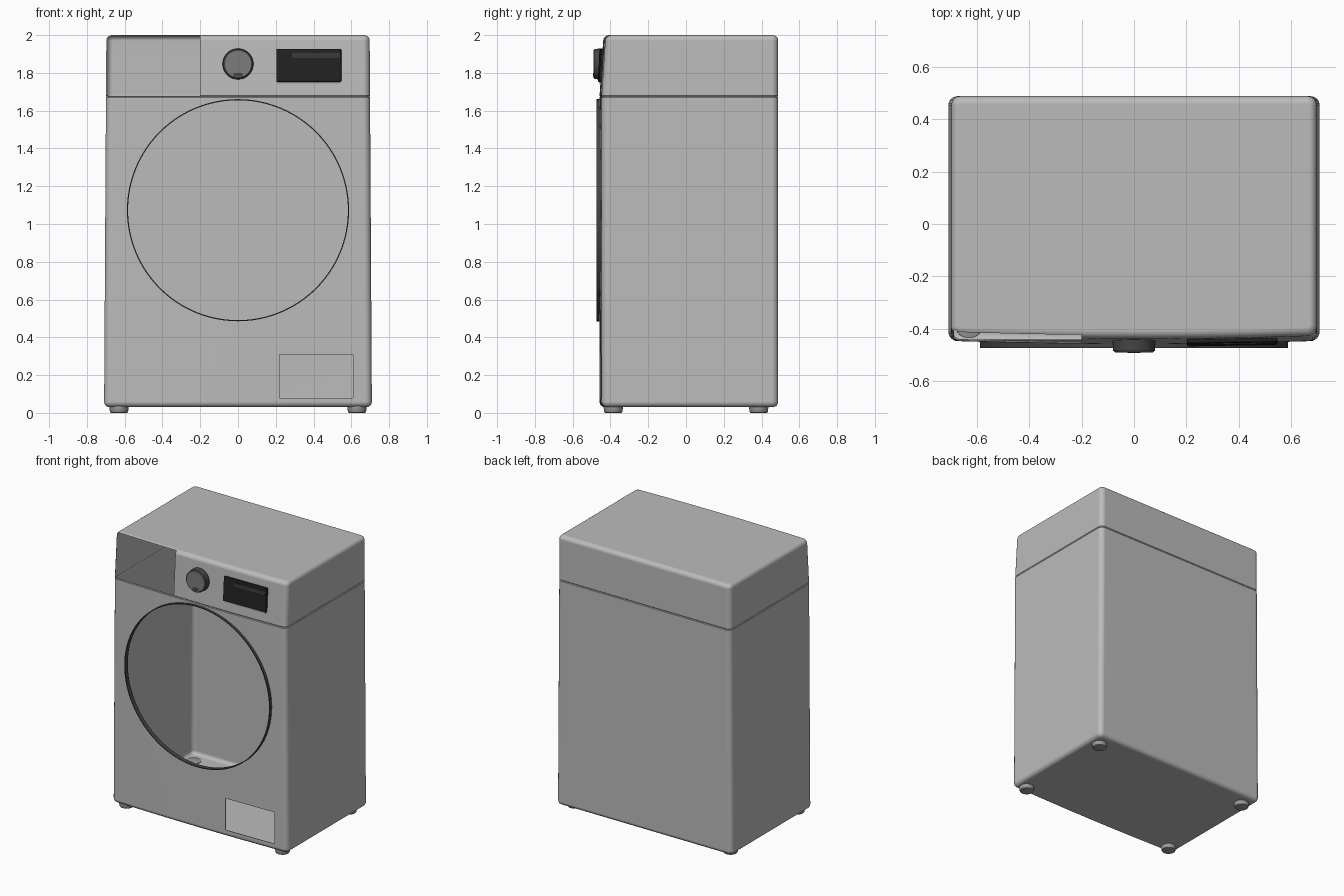
import bpy, bmesh, math
from mathutils import Vector

old = bpy.data.objects.get("Cube")
if old:
    bpy.data.objects.remove(old, do_unlink=True)


def material(name, r, g, b):
    m = bpy.data.materials.new(name)
    m.use_nodes = True
    m.diffuse_color = (r, g, b, 1)
    m.node_tree.nodes["Principled BSDF"].inputs["Base Color"].default_value = (r, g, b, 1)
    return m


GREY = material("casing grey", 0.5, 0.5, 0.5)
FOOT = material("foot grey", 0.32, 0.32, 0.32)
KNOB = material("knob grey", 0.2, 0.205, 0.195)
DARK = material("dark trim", 0.06, 0.06, 0.06)
BLACK = material("screen black", 0.015, 0.015, 0.015)
GLOSS = material("screen highlight", 0.04, 0.04, 0.04)


def finish(ob, name, mat):
    ob.name = name
    ob.data.materials.clear()
    ob.data.materials.append(mat)
    return ob


def activate(ob):
    bpy.ops.object.select_all(action="DESELECT")
    ob.select_set(True)
    bpy.context.view_layer.objects.active = ob


def modify(ob, kind, **settings):
    activate(ob)
    mod = ob.modifiers.new(kind, kind)
    for key, value in settings.items():
        setattr(mod, key, value)
    bpy.ops.object.modifier_apply(modifier=mod.name)


def smooth(ob):
    activate(ob)
    bpy.ops.object.shade_smooth_by_angle(angle=math.radians(35))


def box(name, lo, hi, mat, rot=(0, 0, 0)):
    lo, hi = Vector(lo), Vector(hi)
    bpy.ops.mesh.primitive_cube_add(size=1, location=(lo + hi) / 2, rotation=rot)
    ob = bpy.context.object
    for v in ob.data.vertices:
        v.co *= hi - lo
    return finish(ob, name, mat)


def cone(name, loc, r1, r2, depth, mat, forward=False, cap="NGON", sides=48):
    bpy.ops.mesh.primitive_cone_add(
        vertices=sides, radius1=r1, radius2=r2, depth=depth, location=loc,
        end_fill_type=cap, rotation=(math.pi / 2 if forward else 0, 0, 0))
    return finish(bpy.context.object, name, mat)


# Casing: stacked rounded outlines with a bowed front and a seam groove
BACK, CORNER, FILLET, SEAM = 0.488, 0.035, 0.03, 1.675


def outline(z, inset):
    hx = 0.709 - 0.006 * z - inset
    front = -0.446 + 0.066 * max(0, z - SEAM) + inset
    back = BACK - inset
    r = CORNER - inset
    pts = []
    for cx, cy, start in ((hx - r, back - r, 0), (r - hx, back - r, 90),
                          (r - hx, front + r, 180), (hx - r, front + r, 270)):
        for i in range(7):
            a = math.radians(start + 15 * i)
            pts.append([cx + r * math.cos(a), cy + r * math.sin(a)])
        if start == 180:
            for i in range(1, 12):
                pts.append([(r - hx) * (1 - i / 6), front])
    for p in pts:
        if p[1] < 0:
            p[1] -= 0.012 * (1 - (p[0] / hx) ** 2)
    return [(x, y, z) for x, y in pts]


arc = [math.radians(15 * i) for i in range(7)]
levels = [(0.03 + FILLET * (1 - math.cos(a)), FILLET * (1 - math.sin(a))) for a in arc]
levels += [(SEAM - 0.005, 0), (SEAM, 0.004), (SEAM + 0.005, 0)]
levels += [(2 - FILLET * (1 - math.cos(a)), FILLET * (1 - math.sin(a))) for a in reversed(arc)]

bm = bmesh.new()
rings = [[bm.verts.new(p) for p in outline(*lv)] for lv in levels]
for low, high in zip(rings, rings[1:]):
    for i in range(len(low)):
        j = (i + 1) % len(low)
        bm.faces.new((low[i], low[j], high[j], high[i]))
bm.faces.new(rings[0][::-1])
bm.faces.new(rings[-1])
mesh = bpy.data.meshes.new("casing")
bm.to_mesh(mesh)
bm.free()
casing = bpy.data.objects.new("casing", mesh)
bpy.context.collection.objects.link(casing)
finish(casing, "casing", GREY)
modify(casing, "SOLIDIFY", thickness=0.004, offset=-1)

# Openings in the front: door, drawer and service hatch
DOOR_Z, DOOR_R = 1.073, 0.585
cutters = [
    cone("door_cutter", (0, -0.45, DOOR_Z), DOOR_R, DOOR_R, 0.3, GREY, True, sides=96),
    box("drawer_cutter", (-0.688, -0.6, SEAM + 0.002), (-0.2, -0.405, 1.9945), GREY),
    box("hatch_cutter", (0.22, -0.6, 0.08), (0.61, -0.4, 0.31), GREY),
]
for cutter in cutters:
    cutter.hide_render = True
    modify(casing, "BOOLEAN", operation="DIFFERENCE", solver="EXACT", object=cutter)
    bpy.data.objects.remove(cutter, do_unlink=True)
finish(casing, "casing", GREY)
smooth(casing)
modify(casing, "WEIGHTED_NORMAL", keep_sharp=True)

# Thin dark rim around the door opening
rim = cone("door_rim", (0, -0.457, DOOR_Z), DOOR_R, DOOR_R, 0.032, DARK, True, "NOTHING", 96)
modify(rim, "SOLIDIFY", thickness=0.006, offset=0)
smooth(rim)

# Control knob: dark skirt, paler face and a pointer mark
KNOB_Z = 1.847
skirt = cone("knob_skirt", (0, -0.463, KNOB_Z), 0.082, 0.08, 0.045, DARK, True)
face = cone("knob_face", (0, -0.487, KNOB_Z), 0.078, 0.072, 0.006, KNOB, True)
for part in (skirt, face):
    smooth(part)
box("knob_pointer", (-0.025, -0.492, 1.78), (0.025, -0.486, 1.8), DARK)

# Display screen with a glossy strip, tilted with the control panel
TILT = (-0.066, 0, 0.018)
box("display_frame", (0.21, -0.455, 1.743), (0.54, -0.437, 1.77), FOOT, TILT)
screen = box("display_screen", (0.203, -0.459, 1.752), (0.547, -0.437, 1.927), BLACK, TILT)
modify(screen, "BEVEL", width=0.006, segments=2)
box("display_highlight", (0.285, -0.459, 1.878), (0.54, -0.453, 1.906), GLOSS, TILT)

# Four feet
for x, side in ((0.63, "left"), (-0.63, "right")):
    for y, end in ((-0.385, "front"), (0.385, "back")):
        foot = cone(f"{end}_{side}_foot", (x, y, 0.02), 0.047, 0.053, 0.04, FOOT, sides=24)
        modify(foot, "BEVEL", width=0.006, segments=2, limit_method="ANGLE")
        smooth(foot)
